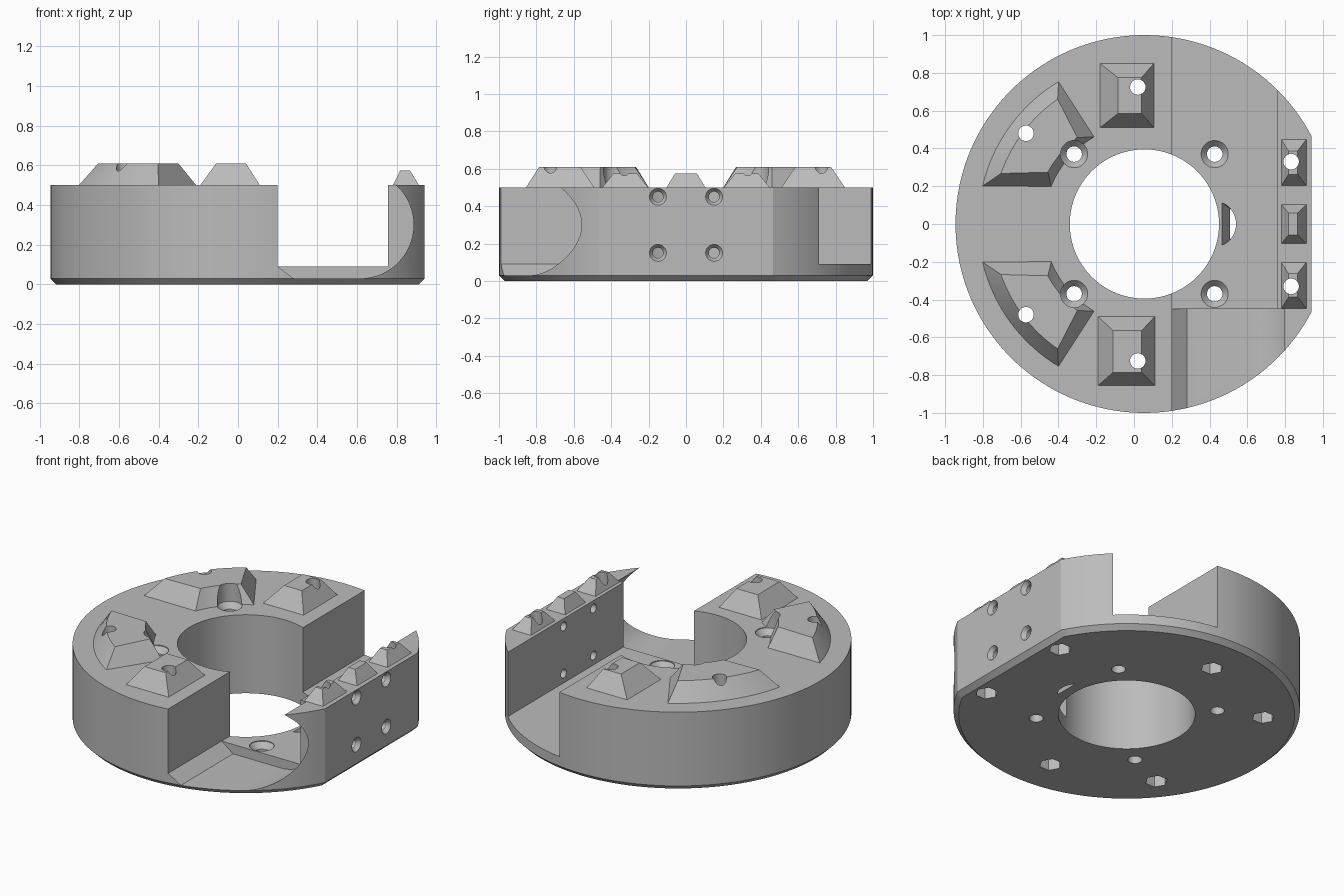
import bpy, bmesh, math

if "Cube" in bpy.data.objects:
    bpy.data.objects.remove(bpy.data.objects["Cube"])

CX = 0.055           # centre of the round body
TOP = 0.50           # upper deck height
FLOOR = 0.09         # channel floor height


def loft(name, layers):
    """Solid through a list of equally long 3D point rings."""
    bm = bmesh.new()
    rings = [[bm.verts.new(p) for p in ring] for ring in layers]
    n = len(rings[0])
    for a, b in zip(rings, rings[1:]):
        for i in range(n):
            j = (i + 1) % n
            bm.faces.new((a[i], a[j], b[j], b[i]))
    bm.faces.new(rings[0][::-1])
    bm.faces.new(rings[-1])
    bmesh.ops.recalc_face_normals(bm, faces=bm.faces)
    me = bpy.data.meshes.new(name)
    bm.to_mesh(me)
    bm.free()
    ob = bpy.data.objects.new(name, me)
    bpy.context.collection.objects.link(ob)
    return ob


def at(points, z):
    return [(x, y, z) for x, y in points]


def rect(x0, x1, y0, y1):
    return [(x0, y0), (x1, y0), (x1, y1), (x0, y1)]


def circle(x, y, r, n=32, turn=0.0):
    return [(x + r * math.cos(turn + math.tau * i / n),
             y + r * math.sin(turn + math.tau * i / n)) for i in range(n)]


def arc(r, a0, a1, n=16):
    steps = [math.radians(a0 + (a1 - a0) * i / n) for i in range(n + 1)]
    return [(CX + r * math.cos(a), r * math.sin(a)) for a in steps]


def outline(r, flat):
    """Round outline with one straight side at x = flat."""
    a = math.degrees(math.acos((flat - CX) / r))
    return arc(r, a, 360 - a, 128)


def boolean(part, operation):
    mod = body.modifiers.new(operation.lower(), 'BOOLEAN')
    mod.operation = operation
    mod.solver = 'EXACT'
    mod.object = part
    bpy.context.view_layer.objects.active = body
    bpy.ops.object.modifier_apply(modifier=mod.name)
    bpy.data.objects.remove(part)


def cut(*layers):
    boolean(loft("cutter", layers), 'DIFFERENCE')


def pad(base, top, height):
    """Raised pad with sloping sides, rooted in the deck."""
    boolean(loft("pad", [at(base, TOP - 0.02), at(base, TOP), at(top, height)]), 'UNION')


# Round body with flat side and chamfered underside
body = loft("mounting_ring", [at(outline(0.97, 0.91), 0),
                              at(outline(1.0, 0.94), 0.03),
                              at(outline(1.0, 0.94), TOP)])

# Front and back pads
pad(rect(-0.19, 0.11, -0.855, -0.49), rect(-0.11, 0.04, -0.785, -0.565), 0.61)
pad(rect(-0.18, 0.105, 0.51, 0.85), rect(-0.085, 0.04, 0.585, 0.775), 0.61)

# Fan-shaped pads on the left
for s in (1, -1):
    base = arc(0.88, 166.8, 121.1) + arc(0.532, 120, 158)
    top = arc(0.805, 160.6, 124.8) + arc(0.58, 127.8, 151.8)
    pad([(x, s * y) for x, y in base], [(x, s * y) for x, y in top], 0.61)

# Three small pads on the thin wall
for y, h, t in ((-0.325, 0.122, 0.062), (0.0, 0.104, 0.058), (0.325, 0.122, 0.062)):
    pad(rect(0.78, 0.912, y - h, y + h), rect(0.818, 0.866, y - t, y + t), 0.575)

# Straight channel through the body
channel = rect(0.2, 0.757, -1.2, 1.2)
cut(at(channel, FLOOR), at(channel, 0.8))

# Rounded scoop at the front end of the channel
scoop = [(0.2, 0.8), (0.2, FLOOR), (0.28, 0.03)]
end = math.asin(0.215 / 0.27)
for i in range(25):
    a = -math.pi / 2 + (end + math.pi / 2) * i / 24
    scoop.append((0.615 + 0.27 * math.cos(a), 0.30 + 0.27 * math.sin(a)))
cut([(x, -1.2, z) for x, z in scoop], [(x, -0.45, z) for x, z in scoop])

# Central bore
bore = circle(CX, 0, 0.395, 96)
cut(at(bore, -0.1), at(bore, 0.8))

# Small curved slot beside the bore, with one sloping wall
bend = [(0.415 + 0.125 * math.cos(a), 0.125 * math.sin(a))
        for a in [math.radians(-68 + 136 * i / 16) for i in range(17)]]
low = [(max(x, 0.51), y if x > 0.51 else math.copysign(0.08, y)) for x, y in bend]
cut(at(low, -0.001), at(bend, FLOOR + 0.01))

# Countersunk screw holes around the bore
for x, deck in ((CX - 0.372, TOP), (CX + 0.372, FLOOR)):
    for y in (-0.37, 0.37):
        cut(at(circle(x, y, 0.041), -0.1),
            at(circle(x, y, 0.041), deck - 0.04),
            at(circle(x, y, 0.072), deck - 0.005),
            at(circle(x, y, 0.072), 0.8))

# Bolt holes through the pads, with hexagonal nut pockets below
for x, y in ((-0.572, 0.48), (0.02, 0.725), (0.832, 0.33)):
    for s in (1, -1):
        cut(at(circle(x, s * y, 0.041), 0.05), at(circle(x, s * y, 0.041), 0.8))
        nut = circle(x, s * y, 0.066, 6)
        cut(at(nut, -0.1), at(nut, 0.12))

# Countersunk side holes through the thin wall
for y in (-0.15, 0.15):
    for z in (0.15, 0.45):
        cut(*[[(x, v, w) for v, w in circle(y, z, r, 24)]
              for x, r in ((0.70, 0.028), (0.915, 0.028), (0.941, 0.046))])

# Colour and shading
grey = bpy.data.materials.new("plain grey")
grey.diffuse_color = (0.5, 0.5, 0.5, 1)
grey.use_nodes = True
grey.node_tree.nodes["Principled BSDF"].inputs["Base Color"].default_value = grey.diffuse_color
body.data.materials.clear()
body.data.materials.append(grey)
for f in body.data.polygons:
    f.material_index = 0
bpy.ops.object.select_all(action='DESELECT')
body.select_set(True)
bpy.context.view_layer.objects.active = body
bpy.ops.object.shade_smooth_by_angle(angle=math.radians(25))
